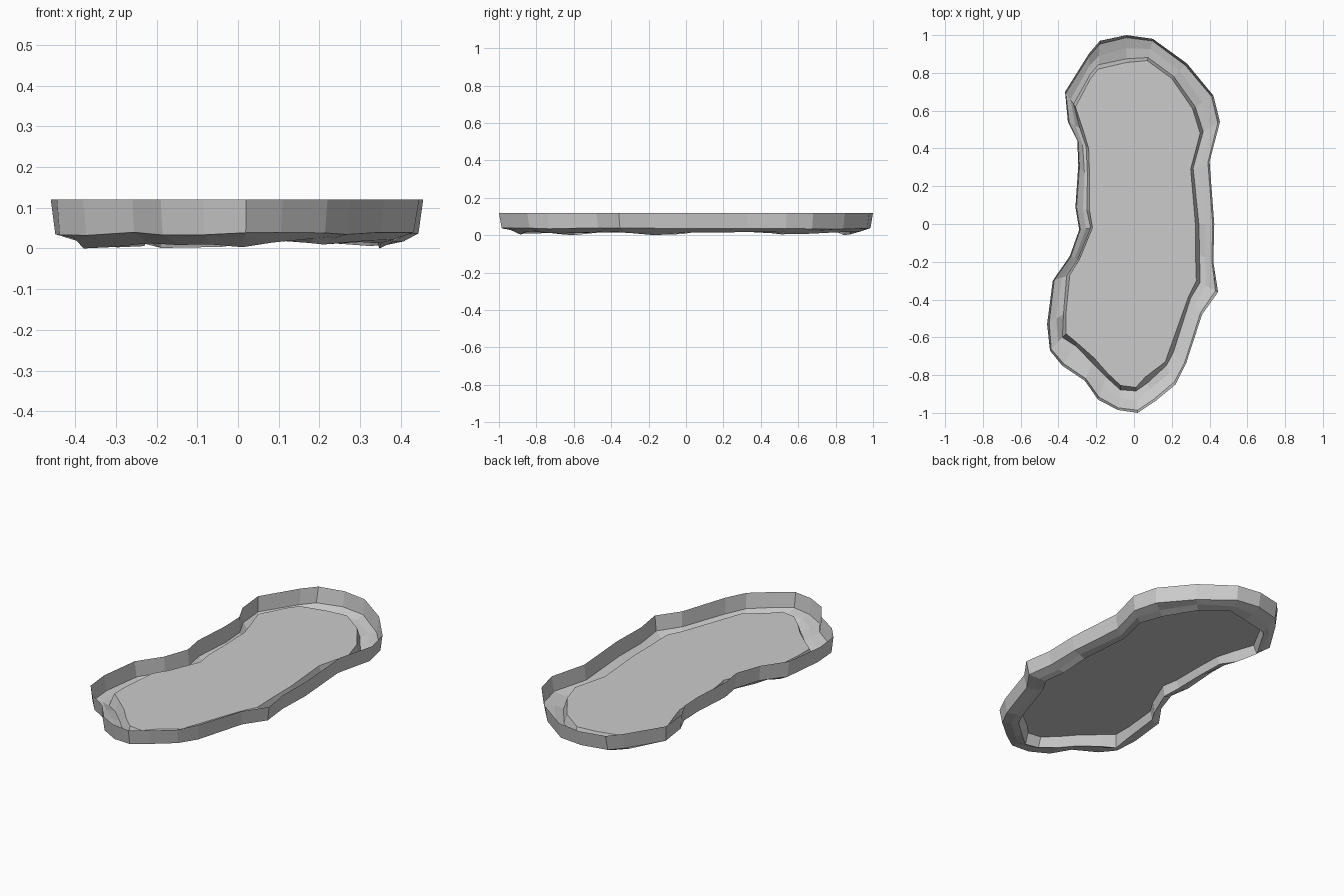
import bpy, bmesh, random

if "Cube" in bpy.data.objects:
    bpy.data.objects.remove(bpy.data.objects["Cube"])
random.seed(4)

# Outline of the rim, clockwise from the back
RIM = [(-.04, 1), (.1, .98), (.28, .85), (.42, .68), (.455, .54), (.4, .33),
       (.425, 0), (.42, -.2), (.445, -.36), (.36, -.48), (.275, -.74), (.22, -.85),
       (.11, -.94), (.02, -1), (-.085, -.985), (-.19, -.93), (-.26, -.83), (-.38, -.75),
       (-.445, -.67), (-.46, -.53), (-.43, -.3), (-.34, -.17), (-.29, -.03), (-.31, .09),
       (-.295, .31), (-.3, .44), (-.35, .54), (-.365, .7), (-.24, .9), (-.18, .97)]
# Matching outline of the flat surface inside it
INNER = [(-.04, .855), (.07, .865), (.2, .77), (.31, .61), (.35, .48), (.3, .29),
         (.325, 0), (.325, -.15), (.33, -.3), (.29, -.38), (.19, -.66), (.165, -.73),
         (.06, -.81), (.01, -.865), (-.07, -.855), (-.14, -.79), (-.21, -.71), (-.3, -.63),
         (-.36, -.58), (-.36, -.47), (-.34, -.27), (-.29, -.19), (-.22, -.02), (-.235, .07),
         (-.235, .24), (-.24, .4), (-.27, .5), (-.31, .62), (-.23, .77), (-.19, .82)]
SURFACE_Z = 0.065


def finish(bm, name):
    me = bpy.data.meshes.new(name)
    bm.to_mesh(me)
    bm.free()
    bpy.context.collection.objects.link(bpy.data.objects.new(name, me))


def loop(bm, t, z, jitter):
    """Ring of vertices a fraction t of the way from the rim to the inner outline."""
    ring = []
    for (ax, ay), (bx, by) in zip(RIM, INNER):
        k = t + random.uniform(-jitter, jitter) * 5
        ring.append(bm.verts.new((ax + (bx - ax) * k, ay + (by - ay) * k,
                                  z + random.uniform(-jitter, jitter))))
    return ring


# Thin wall, uneven channel and inner slope in one bank
bm = bmesh.new()
rings = [loop(bm, t, z, j) for t, z, j in
         [(0, .12, 0), (.10, .036, .004), (.5, .021, .008),
          (.82, .013, .012), (1, SURFACE_Z, 0)]]
for i in (7, 18):
    rings[3][i].co.z = 0
n = len(RIM)
for a, b in zip(rings, rings[1:]):
    for i in range(n):
        j = (i + 1) % n
        bm.faces.new((a[i], a[j], b[j], b[i]))
for v in bm.verts:
    v.co.z = max(v.co.z, 0)
bmesh.ops.recalc_face_normals(bm, faces=bm.faces)
finish(bm, "pond_bank")

# Flat surface
bm = bmesh.new()
bm.faces.new([bm.verts.new((x, y, SURFACE_Z)) for x, y in reversed(INNER)])
finish(bm, "water_surface")
